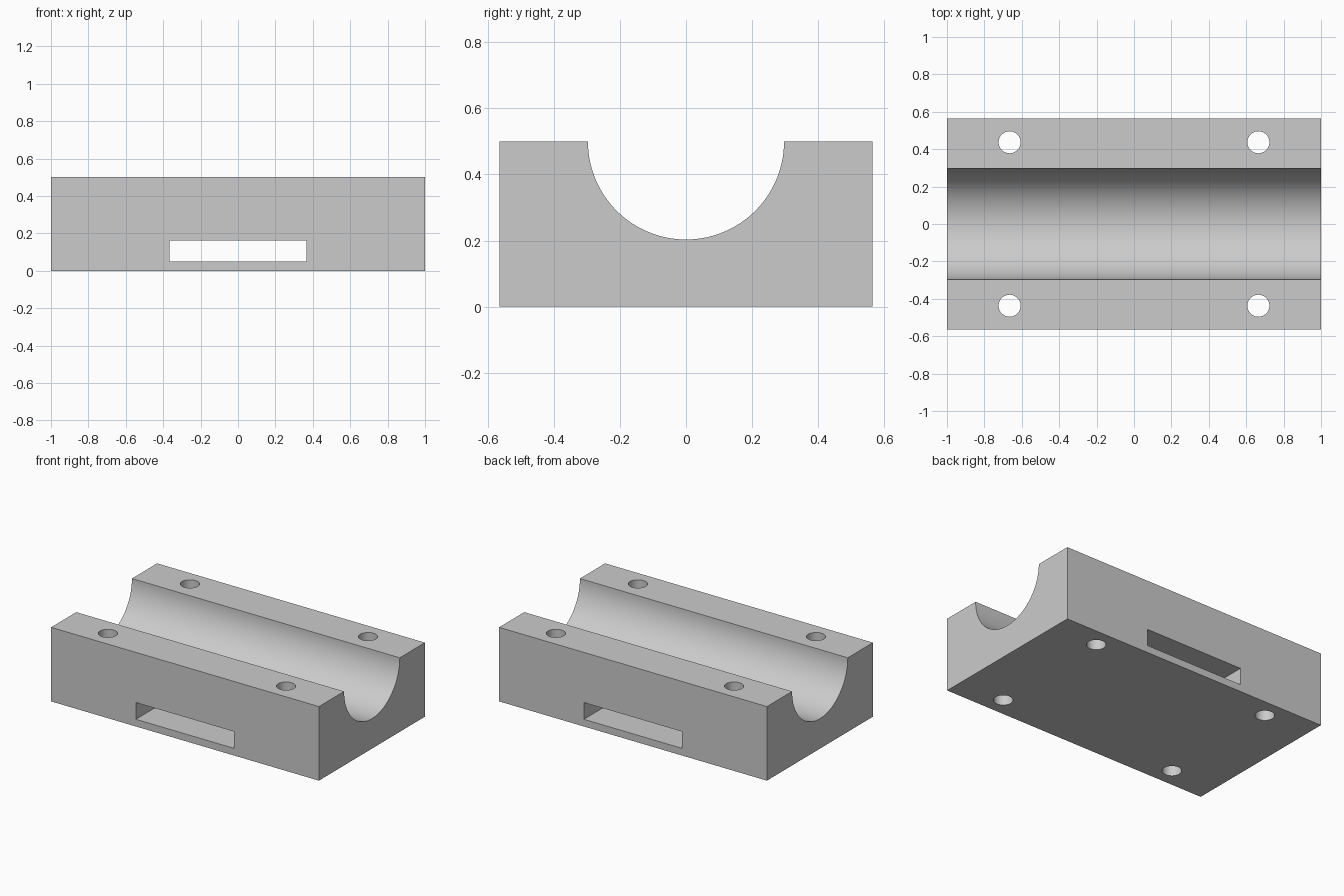
import bpy
import math

if "Cube" in bpy.data.objects:
    bpy.data.objects.remove(bpy.data.objects["Cube"], do_unlink=True)

LENGTH, DEPTH, HEIGHT = 2.0, 1.13, 0.5
GROOVE_RADIUS = 0.297
SEGMENTS = 64

# Plain grey material
grey = bpy.data.materials.new("plain grey")
grey.use_nodes = True
colour = (0.6, 0.6, 0.6, 1)
grey.diffuse_color = colour
grey.node_tree.nodes["Principled BSDF"].inputs["Base Color"].default_value = colour


def extrude_profile(name, points):
    """Extrude a (y, z) outline along x over the full length."""
    n = len(points)
    verts = [(x, y, z) for x in (-LENGTH / 2, LENGTH / 2) for y, z in points]
    faces = [tuple(reversed(range(n))), tuple(range(n, 2 * n))]
    faces += [(i, (i + 1) % n, n + (i + 1) % n, n + i) for i in range(n)]
    mesh = bpy.data.meshes.new(name)
    mesh.from_pydata(verts, [], faces)
    mesh.materials.append(grey)
    obj = bpy.data.objects.new(name, mesh)
    bpy.context.collection.objects.link(obj)
    return obj


def cut(target, cutter):
    """Subtract a cutter from the target and remove the cutter."""
    cutter.hide_render = True
    cutter.data.materials.append(grey)
    mod = target.modifiers.new("cut", "BOOLEAN")
    mod.operation = "DIFFERENCE"
    mod.solver = "EXACT"
    mod.object = cutter
    bpy.context.view_layer.objects.active = target
    bpy.ops.object.modifier_apply(modifier=mod.name)
    bpy.data.objects.remove(cutter, do_unlink=True)


# Block with a half-round groove along its top
half = DEPTH / 2
outline = [(-half, 0), (half, 0), (half, HEIGHT)]
for i in range(SEGMENTS + 1):
    a = math.pi * i / SEGMENTS
    outline.append((GROOVE_RADIUS * math.cos(a), HEIGHT - GROOVE_RADIUS * math.sin(a)))
outline.append((-half, HEIGHT))
block = extrude_profile("grooved_block", outline)

# Strap slot running through from front to back
bpy.ops.mesh.primitive_cube_add(size=1, location=(0, 0, 0.105))
slot = bpy.context.object
slot.name = "slot_cutter"
slot.scale = (0.733, 2, 0.113)
bpy.context.view_layer.update()
cut(block, slot)

# Four vertical screw holes
for x in (-0.665, 0.665):
    for y in (-0.437, 0.437):
        bpy.ops.mesh.primitive_cylinder_add(
            vertices=48, radius=0.059, depth=2, location=(x, y, HEIGHT / 2))
        hole = bpy.context.object
        hole.name = "hole_cutter"
        cut(block, hole)

# Smooth the curved walls, keep the edges crisp
bpy.ops.object.select_all(action="DESELECT")
block.select_set(True)
bpy.context.view_layer.objects.active = block
bpy.ops.object.shade_smooth_by_angle(angle=math.radians(30))
